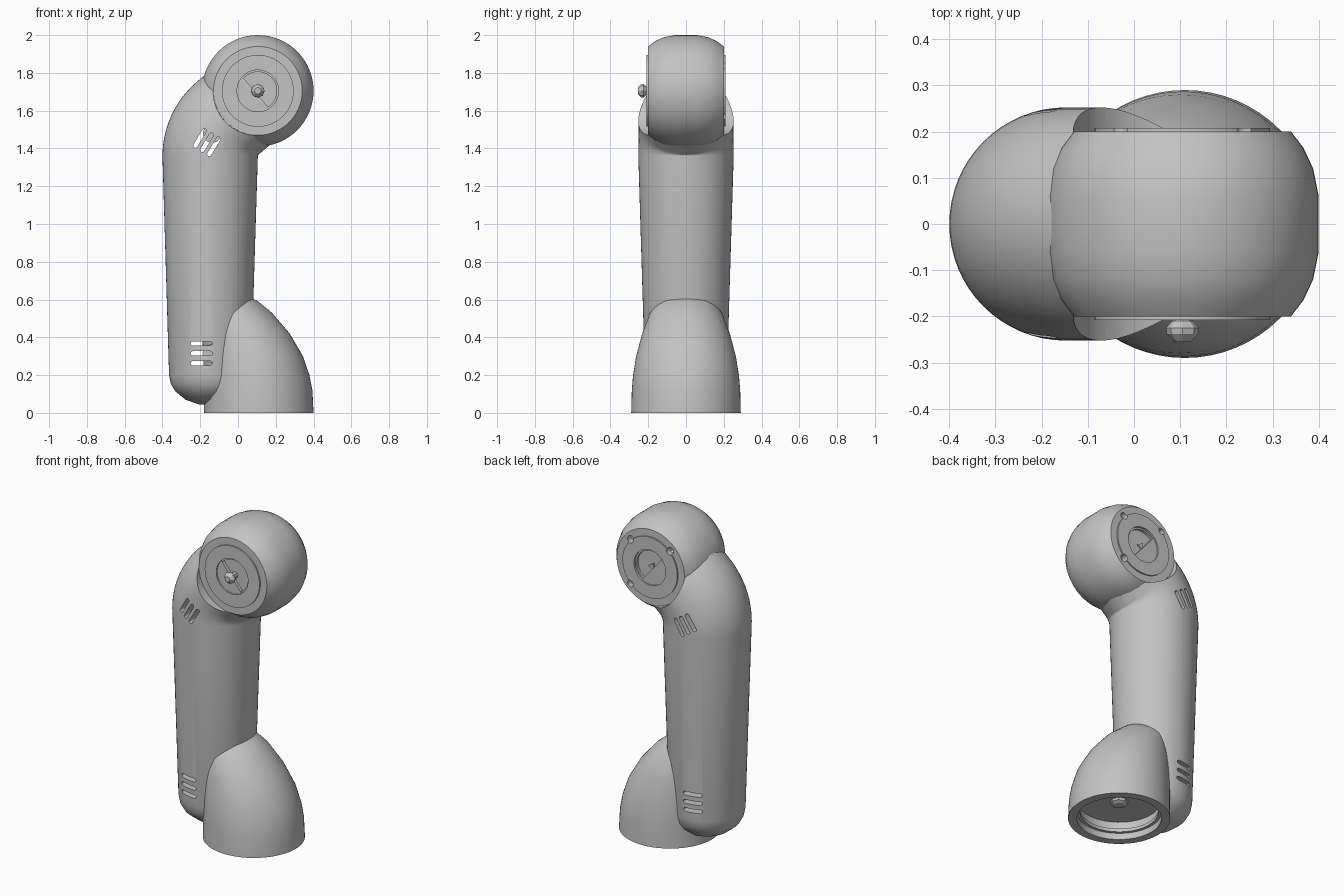
import bpy, bmesh
from math import cos, sin, radians, pi
from mathutils import Vector

old = bpy.data.objects.get("Cube")
if old:
    bpy.data.objects.remove(old)

GREY = (0.55, 0.55, 0.55, 1)
mat = bpy.data.materials.new("light_grey_shell")
mat.use_nodes = True
mat.diffuse_color = GREY
mat.node_tree.nodes["Principled BSDF"].inputs["Base Color"].default_value = GREY

X, Y, Z = Vector((1, 0, 0)), Vector((0, 1, 0)), Vector((0, 0, 1))
HEAD = Vector((0.105, 0, 1.705))
FOOT = Vector((0.11, 0, 0))


def loft(name, rings, sides=48):
    """Capped skin through rings of (centre, u axis, v axis, radius)."""
    bm = bmesh.new()
    loops = []
    for c, u, v, r in rings:
        angles = [2 * pi * i / sides for i in range(sides)]
        loops.append([bm.verts.new(c + u * r * cos(a) + v * r * sin(a)) for a in angles])
    for a, b in zip(loops, loops[1:]):
        for i in range(sides):
            j = (i + 1) % sides
            bm.faces.new((a[i], a[j], b[j], b[i]))
    bm.faces.new(loops[0])
    bm.faces.new(loops[-1])
    return finish(name, bm)


def finish(name, bm):
    bmesh.ops.recalc_face_normals(bm, faces=bm.faces)
    mesh = bpy.data.meshes.new(name)
    bm.to_mesh(mesh)
    bm.free()
    mesh.materials.append(mat)
    obj = bpy.data.objects.new(name, mesh)
    bpy.context.collection.objects.link(obj)
    return obj


def activate(obj):
    bpy.ops.object.select_all(action='DESELECT')
    obj.select_set(True)
    bpy.context.view_layer.objects.active = obj


def cut(obj, cutter, operation='DIFFERENCE', keep=False):
    activate(obj)
    mod = obj.modifiers.new("cut", 'BOOLEAN')
    mod.operation, mod.solver, mod.object = operation, 'EXACT', cutter
    bpy.ops.object.modifier_apply(modifier=mod.name)
    if not keep:
        bpy.data.objects.remove(cutter)


def turned_y(name, centre, profile, sides=48):
    return loft(name, [(centre + Y * y, X, Z, r) for r, y in profile], sides)


def turned_z(name, centre, profile, sides=48):
    return loft(name, [(centre + Z * z, X, Y, r) for r, z in profile], sides)


def slot(name, centre, along, length, width, depth):
    """Round-ended bar running through the body in y."""
    across = along.cross(Y)
    r = width / 2
    outline = []
    for end in (1, -1):
        for k in range(7):
            a = -pi / 2 + pi * k / 6
            outline.append(centre + end * (along * (length / 2 - r + r * cos(a)) + across * r * sin(a)))
    bm = bmesh.new()
    front = bm.faces.new([bm.verts.new(p - Y * depth) for p in outline])
    grown = bmesh.ops.extrude_face_region(bm, geom=[front])["geom"]
    moved = [g for g in grown if isinstance(g, bmesh.types.BMVert)]
    bmesh.ops.translate(bm, verts=moved, vec=Y * 2 * depth)
    return finish(name, bm)


# Tapered arm tube with a rounded bottom, bending into the head
R, GAP = 0.2525, 0.01
rings = [(Vector((-0.148, 0, z)), X, Y, r)
         for r, z in ((0.06, 0.045), (0.13, 0.07), (0.185, 0.115), (0.208, 0.155), (0.217, 0.2))]
pivot = Vector((-0.1475 + R + GAP, 0, 1.36))
for deg in range(0, 51, 5):
    a = radians(deg)
    out = Vector((-cos(a), 0, sin(a)))
    rings.append((pivot + out * (R + GAP), -out, Y, R))
bend_dir = Vector((sin(a), 0, cos(a)))
rings.append((rings[-1][0] + bend_dir * 0.2, -out, Y, R))
arm = loft("arm_tube", rings, 64)

# Round joint head with flat sides and thin raised plates
side = [(0.19, 0.208), (0.19, 0.2), (0.235, 0.2), (0.262, 0.165), (0.283, 0.12), (0.295, 0.06)]
head = turned_y("joint_head", HEAD, side + [(r, -y) for r, y in reversed(side)], 64)

# Flared foot leaning into the arm
dome = [(0.29, 0, 0.11), (0.287, 0.12, 0.107), (0.28, 0.2, 0.098), (0.264, 0.3, 0.08),
        (0.232, 0.42, 0.042), (0.19, 0.53, -0.01), (0.14, 0.595, -0.04), (0.08, 0.625, -0.05)]
foot = loft("foot_dome", [(Vector((x, 0, z)), X, Y, r) for r, z, x in dome], 64)

# Pockets that flatten the arm beside the head
for s in (-1, 1):
    cut(arm, turned_y("pocket_cutter", HEAD, [(0.237, s * 0.199), (0.237, s * 0.4)], 64))

# Shallow hub recess on each side, with a thin inner lip
for s in (-1, 1):
    cut(head, turned_y("hub_cutter", HEAD, [(0.11, s * 0.3), (0.11, s * 0.195), (0.1, s * 0.195), (0.1, s * 0.18)]))
# Three bolt holes on the back
for sx, sz in ((1, 1), (-1, 1), (1, -1)):
    centre = HEAD + X * sx * 0.138 + Z * sz * 0.138
    cut(head, turned_y("bolt_cutter", centre, [(0.022, 0.165), (0.022, 0.3)], 16))
# The arm end must not fill the hub recesses or the bolt holes
cut(arm, head, keep=True)

# Stepped socket under the foot
socket = turned_z("socket_cutter", FOOT, [(0.24, -0.1), (0.24, 0.04), (0.222, 0.04), (0.222, 0.06),
                                          (0.235, 0.06), (0.235, 0.11)])
cut(foot, socket, keep=True)
cut(arm, socket)

# Vent slots through the arm, partly blocked by an inner core
tilt = Vector((cos(radians(59)), 0, sin(radians(59))))
for label, middle, along, step in (
        ("lower", Vector((-0.193, 0, 0.315)), X, Z * 0.052),
        ("upper", Vector((-0.165, 0, 1.432)), tilt, tilt.cross(Y) * 0.043)):
    for k in (-1, 0, 1):
        cut(arm, slot("vent_cutter", middle + step * k, along, 0.115, 0.023, 0.4))
    slot(label + "_vent_core", middle + along * 0.055, along, 0.1, 0.0999, 0.17)
    block = bpy.data.objects[label + "_vent_core"]
    block.scale = (1, 1, 1)

# Pin on the front hub and small stud on the back hub
turned_y("front_pin", HEAD, [(0.02, -0.17), (0.022, -0.21), (0.036, -0.225), (0.034, -0.238), (0.018, -0.255)], 8)
turned_y("back_stud", HEAD, [(0.025, 0.17), (0.025, 0.188)], 3)

# Centre cap inside the socket
turned_z("socket_cap", FOOT, [(0.05, 0.12), (0.05, 0.095), (0.03, 0.085)], 8)

for obj in (arm, head, foot):
    activate(obj)
    bpy.ops.object.shade_smooth_by_angle(angle=radians(35))
